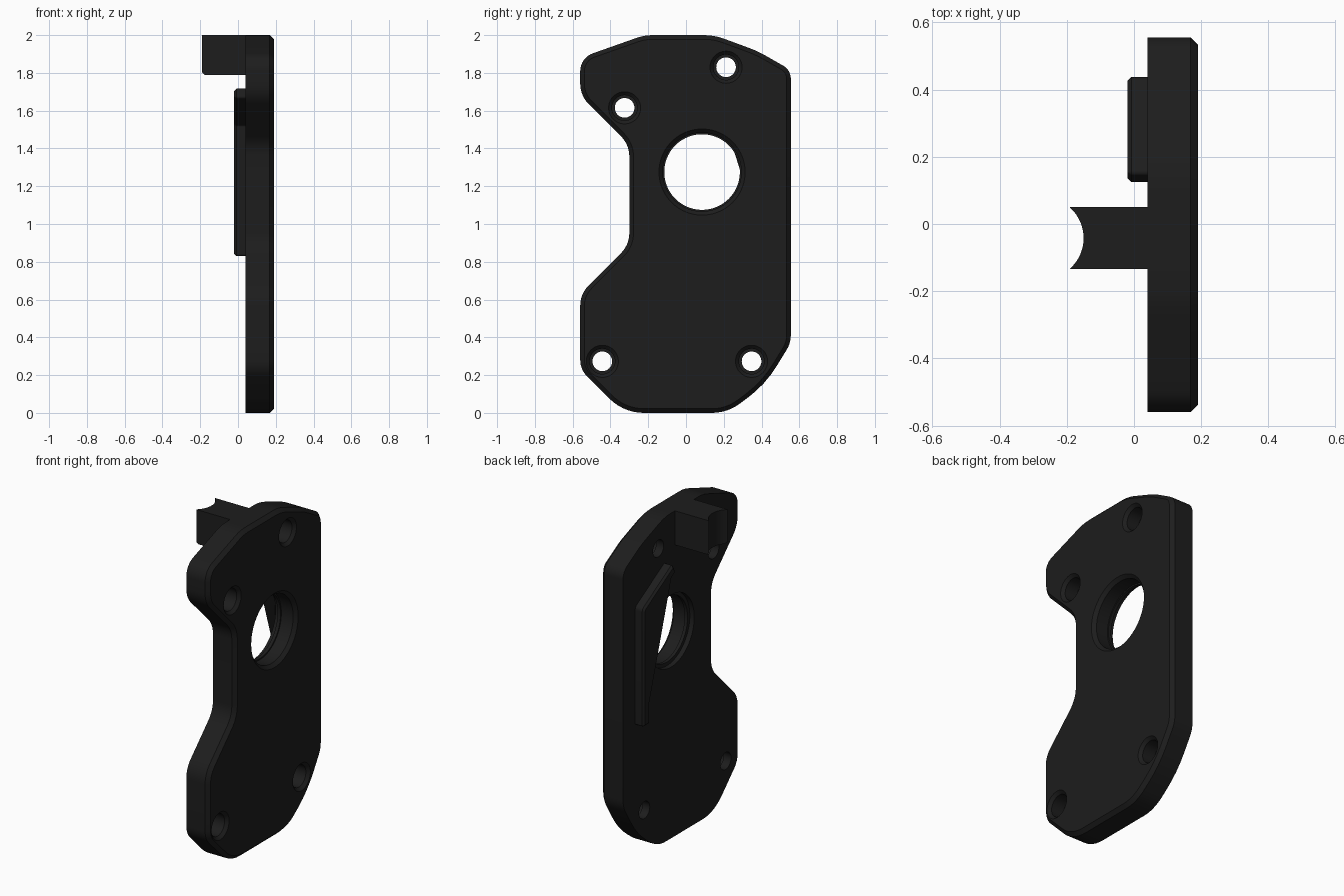
import bpy, bmesh, math
from mathutils import Vector

if "Cube" in bpy.data.objects:
    bpy.data.objects.remove(bpy.data.objects["Cube"])

black = bpy.data.materials.new("matte black")
black.diffuse_color = (0.0123, 0.0123, 0.0123, 1)
black.use_nodes = True
black.node_tree.nodes["Principled BSDF"].inputs["Base Color"].default_value = black.diffuse_color


def fillet(corners):
    """Round every (y, z, radius) corner of a closed profile."""
    out = []
    for i, (y, z, r) in enumerate(corners):
        p = Vector((y, z))
        a = (Vector(corners[i - 1][:2]) - p).normalized()
        b = (Vector(corners[(i + 1) % len(corners)][:2]) - p).normalized()
        half = math.acos(max(-1, min(1, a.dot(b)))) / 2
        centre = p + (a + b).normalized() * (r / math.sin(half))
        t = r / math.tan(half)
        s, e = p + a * t - centre, p + b * t - centre
        start = math.atan2(s.y, s.x)
        turn = math.atan2(s.x * e.y - s.y * e.x, s.dot(e))
        steps = max(3, math.ceil(abs(turn) / math.radians(7)))
        for k in range(steps + 1):
            ang = start + turn * k / steps
            out.append(centre + Vector((math.cos(ang), math.sin(ang))) * r)
    return out


def finish(name, bm):
    bmesh.ops.recalc_face_normals(bm, faces=bm.faces)
    mesh = bpy.data.meshes.new(name)
    bm.to_mesh(mesh)
    bm.free()
    mesh.materials.append(black)
    ob = bpy.data.objects.new(name, mesh)
    bpy.context.collection.objects.link(ob)
    return ob


def slab(name, profile, x0, x1, chamfer=0, chamfer_x=9):
    """Extrude a (y, z) profile from x0 to x1, chamfering the rim at chamfer_x."""
    bm = bmesh.new()
    face = bm.faces.new([bm.verts.new((x0, p[0], p[1])) for p in profile])
    ext = bmesh.ops.extrude_face_region(bm, geom=[face])
    moved = [v for v in ext["geom"] if isinstance(v, bmesh.types.BMVert)]
    bmesh.ops.translate(bm, verts=moved, vec=(x1 - x0, 0, 0))
    if not any(f.is_valid and all(abs(v.co.x - x0) < 1e-5 for v in f.verts) for f in bm.faces):
        bm.faces.new([v for v in bm.verts if abs(v.co.x - x0) < 1e-5])
    rim = [e for e in bm.edges if all(abs(v.co.x - chamfer_x) < 1e-5 for v in e.verts)]
    if rim:
        bmesh.ops.bevel(bm, geom=rim, offset=chamfer, segments=1, affect='EDGES')
    return finish(name, bm)


def lathe(name, y, z, rings, sides=64):
    """Closed solid of revolution along x from (x, radius) rings."""
    bm = bmesh.new()
    loops = []
    for x, r in rings:
        loops.append([bm.verts.new((x, y + r * math.cos(2 * math.pi * k / sides),
                                    z + r * math.sin(2 * math.pi * k / sides)))
                      for k in range(sides)])
    for a, b in zip(loops, loops[1:]):
        for k in range(sides):
            j = (k + 1) % sides
            bm.faces.new((a[k], a[j], b[j], b[k]))
    bm.faces.new(loops[0])
    bm.faces.new(loops[-1])
    return finish(name, bm)


def activate(ob):
    bpy.ops.object.select_all(action='DESELECT')
    ob.select_set(True)
    bpy.context.view_layer.objects.active = ob


def cut(ob, cutter):
    activate(ob)
    mod = ob.modifiers.new("cut", 'BOOLEAN')
    mod.operation = 'DIFFERENCE'
    mod.solver = 'EXACT'
    mod.object = cutter
    bpy.ops.object.modifier_apply(modifier=mod.name)
    bpy.data.objects.remove(cutter)


BACK, FRONT = 0.04, 0.19

# Main plate with a notched outline and chamfered outer rim
outline = fillet([
    (-0.56, 0.23, 0.12), (-0.33, 0, 0.26), (0.22, 0, 0.25), (0.42, 0.15, 0.6),
    (0.555, 0.37, 0.15), (0.555, 1.815, 0.08), (0.38, 1.915, 0.6), (0.15, 2.0, 0.3),
    (-0.22, 2.0, 0.25), (-0.56, 1.88, 0.1), (-0.56, 1.68, 0.15),
    (-0.30, 1.42, 0.15), (-0.30, 0.89, 0.15), (-0.56, 0.63, 0.15)])
plate = slab("plate", outline, BACK, FRONT, 0.022, FRONT)

# Large stepped bore
cut(plate, lathe("bore_cutter", 0.085, 1.275, [
    (0.0, 0.222), (0.07, 0.222), (0.07, 0.2), (0.09, 0.2), (0.09, 0.208),
    (0.17, 0.208), (FRONT, 0.228), (0.25, 0.288)], 96))

# Counterbored screw holes
for y, z in [(-0.325, 1.615), (0.212, 1.83), (-0.443, 0.273), (0.347, 0.273)]:
    cut(plate, lathe("screw_cutter", y, z, [
        (0.0, 0.052), (0.09, 0.052), (0.09, 0.067),
        (0.172, 0.067), (FRONT, 0.085), (0.25, 0.145)], 48))

# Bent rib on the back
rib = slab("rib", fillet([
    (0.437, 0.83, 0.012), (0.437, 1.555, 0.03), (0.150, 1.721, 0.012),
    (0.120, 1.669, 0.012), (0.377, 1.52, 0.01), (0.377, 0.83, 0.012)]),
    -0.02, BACK + 0.01, 0.012, -0.02)

# Top block with a concave end
block = slab("top_block", [(-0.134, 1.79), (0.05, 1.79), (0.05, 2.0), (-0.134, 2.0)],
             -0.19, BACK + 0.01)
bm = bmesh.new()
bm.from_mesh(block.data)
low = [e for e in bm.edges if all(v.co.z < 1.8 and v.co.x < 0 for v in e.verts)]
bmesh.ops.bevel(bm, geom=low, offset=0.012, segments=1, affect='EDGES')
bm.to_mesh(block.data)
bm.free()
bpy.ops.mesh.primitive_cylinder_add(vertices=96, radius=0.122, depth=1,
                                    location=(-0.272, -0.042, 1.9))
cut(block, bpy.context.object)

for ob in (plate, rib, block):
    activate(ob)
    bpy.ops.object.shade_smooth_by_angle(angle=math.radians(25))
